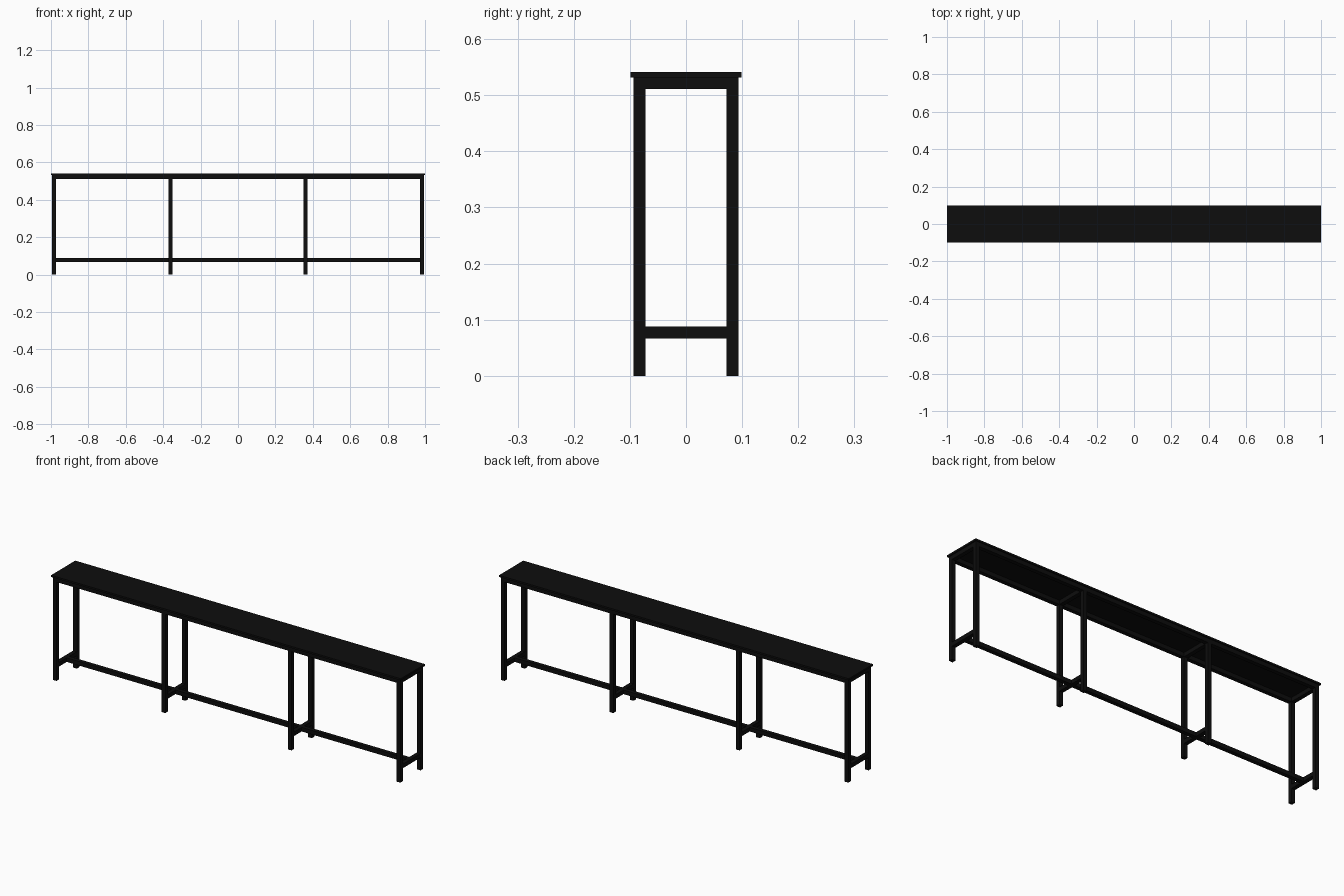
import bpy

if "Cube" in bpy.data.objects:
    bpy.data.objects.remove(bpy.data.objects["Cube"])

T = 0.021                 # square tube size
LEG_Y = 0.083             # leg centre line
END_X, MID_X = 0.983, 0.361
TOP_Z, FRAME_Z, RAIL_Z = 0.541, 0.532, 0.077

black = bpy.data.materials.new("black_paint")
black.diffuse_color = (0.004, 0.004, 0.004, 1)
black.use_nodes = True
black.node_tree.nodes["Principled BSDF"].inputs["Base Color"].default_value = black.diffuse_color


def box(name, x, y, z):
    """Box spanning the (min, max) ranges x, y, z."""
    bpy.ops.mesh.primitive_cube_add(
        size=1, location=[(a + b) / 2 for a, b in (x, y, z)])
    ob = bpy.context.object
    ob.name = name
    ob.scale = [b - a for a, b in (x, y, z)]
    bpy.ops.object.transform_apply(location=False, rotation=False, scale=True)
    ob.data.materials.append(black)
    return ob


def around(c, size=T):
    return (c - size / 2, c + size / 2)


# Table top slab
box("table_top", (-1, 1), (-0.099, 0.099), (FRAME_Z, TOP_Z))

# Leg pairs, each with an upper and a lower cross rail
inner = LEG_Y - T / 2
for x in (-END_X, -MID_X, MID_X, END_X):
    end = abs(x) == END_X
    for y in (-LEG_Y, LEG_Y):
        box("end_leg" if end else "middle_leg", around(x), around(y),
            (0, FRAME_Z if end else FRAME_Z - T))
    box("upper_cross_rail", around(x), (-inner, inner), (FRAME_Z - T, FRAME_Z))
    box("lower_cross_rail", around(x), (-inner, inner), around(RAIL_Z))

# Long aprons under the top
for y in (-LEG_Y, LEG_Y):
    box("long_apron", (-END_X + T / 2, END_X - T / 2), around(y),
        (FRAME_Z - T, FRAME_Z))

# Central stretcher, in three spans between the lower cross rails
stops = (-END_X, -MID_X, MID_X, END_X)
for a, b in zip(stops, stops[1:]):
    box("centre_stretcher", (a + T / 2, b - T / 2), around(0), around(RAIL_Z))
